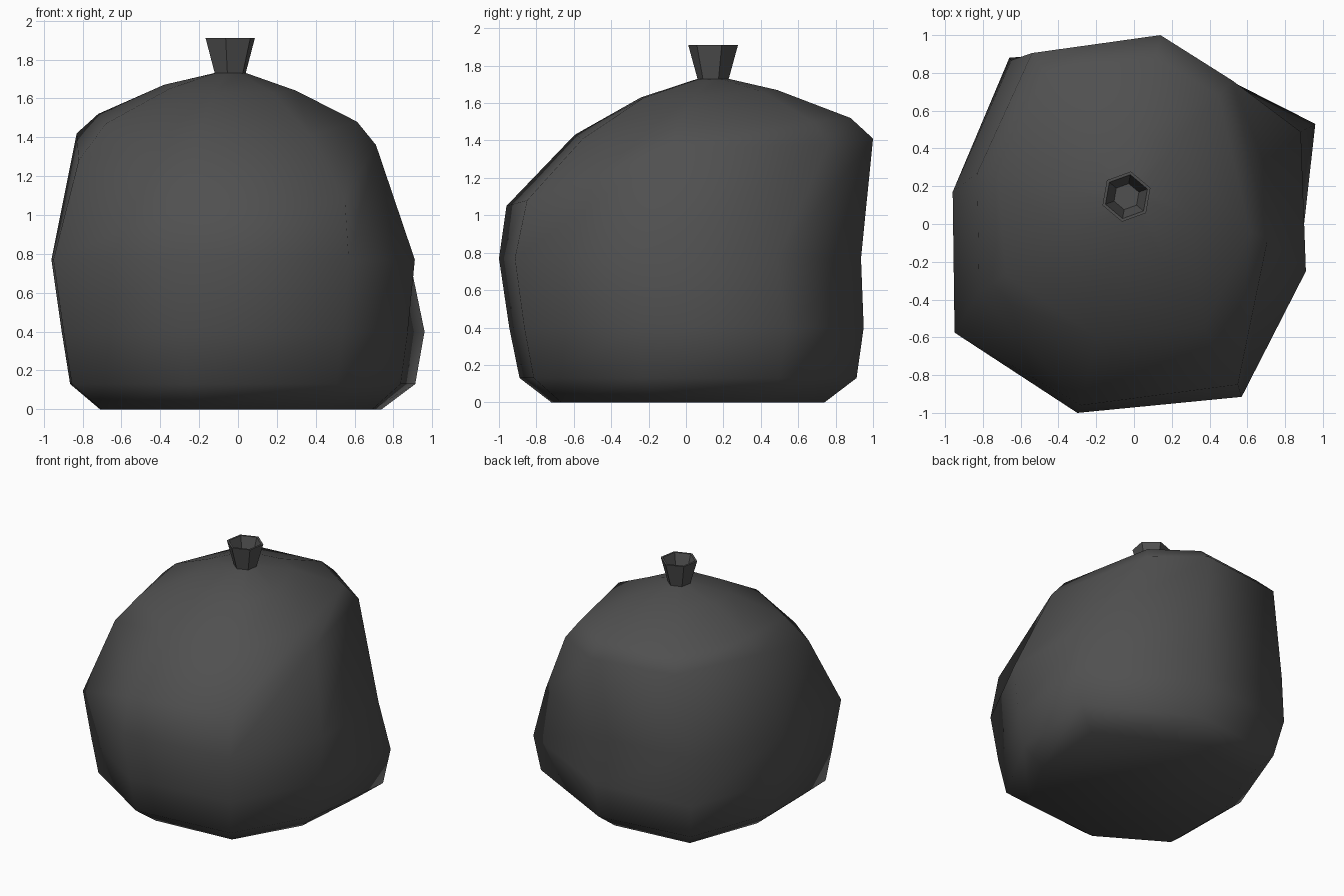
import bpy, bmesh, math

if "Cube" in bpy.data.objects:
    bpy.data.objects.remove(bpy.data.objects["Cube"])

mat = bpy.data.materials.new("dark_grey")
mat.diffuse_color = (0.08, 0.08, 0.08, 1)
mat.use_nodes = True
mat.node_tree.nodes["Principled BSDF"].inputs["Base Color"].default_value = mat.diffuse_color


def loft(name, rings, smooth):
    """Skin a stack of equal-length rings and cap both ends."""
    bm = bmesh.new()
    vs = [[bm.verts.new(p) for p in r] for r in rings]
    n = len(rings[0])
    for a, b in zip(vs, vs[1:]):
        for i in range(n):
            j = (i + 1) % n
            bm.faces.new((a[i], a[j], b[j], b[i]))
    bm.faces.new(vs[0][::-1])
    bm.faces.new(vs[-1])
    bmesh.ops.recalc_face_normals(bm, faces=bm.faces)
    for f in bm.faces:
        f.smooth = smooth
    me = bpy.data.meshes.new(name)
    bm.to_mesh(me)
    bm.free()
    me.materials.append(mat)
    ob = bpy.data.objects.new(name, me)
    bpy.context.collection.objects.link(ob)
    return ob


# Lumpy body: eight columns, counter-clockwise from the front
belly = [(-.30, -1.0), (.57, -.915), (.91, -.25), (.96, .53),
         (.13, .95), (-.66, .88), (-.96, .17), (-.95, -.575)]
shoulder = [(-.28, -.96, 1.05), (.55, -.85, 1.08), (.71, -.07, 1.36), (.52, .76, 1.38),
            (.14, 1.0, 1.41), (-.54, .905, 1.42), (-.83, .27, 1.42), (-.82, -.36, 1.28)]
inset = [.33, .30, .13, .13, .14, .14, .14, .18]     # shoulder to crown ring
crown_z = [1.43, 1.41, 1.48, 1.50, 1.52, 1.53, 1.52, 1.47]
low = [.89, .89, .92, .95, .96, .93, .90, .90]
flank = [.945, .945, .96, 1, 1, 1, .945, .945]
mid = [1, 1, 1, .92, .985, .985, 1, 1]
foot = [.72, .73, .76, .77, .78, .77, .74, .74]
cx, cy = -.04, .145


def scaled(k, z):
    return [(x * s, y * s, z) for (x, y), s in zip(belly, k)]


def toward_top(k, zs):
    return [(x + (cx - x) * t, y + (cy - y) * t, z)
            for (x, y, _), t, z in zip(shoulder, k, zs)]


crown = toward_top(inset, crown_z)
upper = toward_top([.65, .63, .55, .57, .60, .60, .57, .60],
                   [1.63, 1.63, 1.64, 1.66, 1.67, 1.67, 1.67, 1.65])
cap = [(cx + .085 * math.cos(a), cy + .085 * math.sin(a), 1.73)
       for a in (math.radians(-105 + 45 * i) for i in range(8))]
loft("body", [scaled(foot, 0), scaled(low, .13), scaled(flank, .4),
              scaled(mid, .77), shoulder, crown, upper, cap], True)


# Flared six-sided spout, hollow inside
def hexagon(r, z):
    return [(cx + r * math.cos(a), cy + r * math.sin(a), z)
            for a in (math.radians(20 + 60 * i) for i in range(6))]


loft("spout", [hexagon(.082, 1.72), hexagon(.135, 1.91),
               hexagon(.118, 1.91), hexagon(.07, 1.74)], False)
